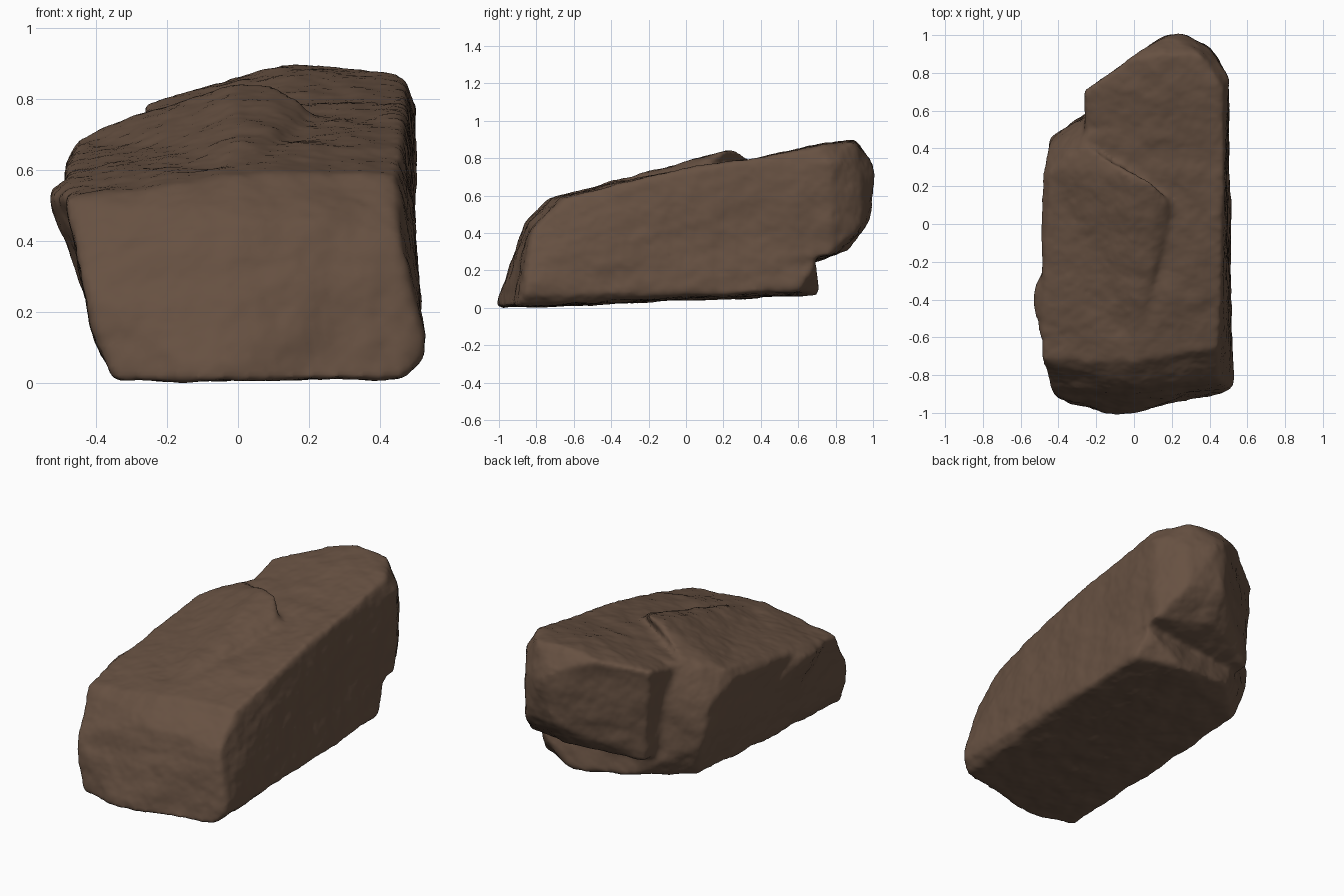
import bpy, bmesh
from mathutils import Vector, noise

cube = bpy.data.objects.get("Cube")
if cube:
    bpy.data.objects.remove(cube, do_unlink=True)

stone = bpy.data.materials.new("brown stone")
stone.use_nodes = True
colour = (0.135, 0.082, 0.054, 1)
stone.diffuse_color = colour
stone.node_tree.nodes["Principled BSDF"].inputs["Base Color"].default_value = colour
stone.node_tree.nodes["Principled BSDF"].inputs["Roughness"].default_value = 0.9


def add_chunk(bm, points):
    """Add the convex hull of a few corner points."""
    part = bmesh.new()
    for p in points:
        part.verts.new(p)
    hull = bmesh.ops.convex_hull(part, input=part.verts)
    loose = {v for v in hull["geom_interior"] if isinstance(v, bmesh.types.BMVert)}
    bmesh.ops.delete(part, geom=list(loose), context="VERTS")
    bmesh.ops.recalc_face_normals(part, faces=part.faces)
    temp = bpy.data.meshes.new("chunk")
    part.to_mesh(temp)
    part.free()
    bm.from_mesh(temp)
    bpy.data.meshes.remove(temp)


# Main body: slanted front, overhanging left flank, top rising to the rear
body = [
    (-.35, -.95, 0), (-.08, -1.02, 0), (.47, -.9, .01), (.53, -.86, .07),
    (.5, .6, .09), (.25, .71, .07), (.48, .7, .24), (-.12, .67, .12),
    (-.37, .42, .1), (-.4, -.93, .1), (-.43, -.89, .28), (-.49, -.71, .52),
    (0, -.86, .47), (0, -.73, .59), (.46, -.82, .42), (.45, -.65, .59),
    (.47, -.3, .68), (.47, 0, .75), (.47, .35, .8), (-.48, .25, .63),
    (-.44, .28, .69), (-.45, .43, .52), (-.43, .47, .3), (-.26, .56, .6),
    (-.24, .48, .76), (.1, .5, .81),
]
# Raised slab on the top, ending in a low step
slab = [
    (-.46, -.2, .5), (-.45, .28, .69), (-.25, .42, .77), (0, -.65, .6),
    (0, .25, .855), (.1, .22, .845), (.16, .12, .8), (.22, .1, .75),
    (.1, -.3, .69), (0, 0, .5),
]
# Rear block, overhanging the base
rear = [
    (-.26, .35, .7), (-.26, .71, .79), (-.23, .71, .25), (-.2, .4, .2),
    (-.02, .88, .86), (.15, .9, .905), (.12, .72, .875), (.17, 1.01, .78),
    (.26, 1.01, .72), (.18, .99, .48), (.15, .88, .31), (.36, .9, .885),
    (.4, .94, .7), (.4, .94, .44), (.47, .72, .865), (.51, .78, .78),
    (.49, .77, .28), (.48, .3, .79), (.48, .15, .76), (.49, .3, .2), (.1, .3, .77),
]
# Lump on the left edge near the front
lump = [
    (-.535, -.42, .53), (-.51, -.33, .56), (-.5, -.6, .52), (-.41, -.4, .2),
    (-.3, -.3, .55), (-.3, -.65, .5), (-.46, -.15, .4),
]
bm = bmesh.new()
for chunk in (body, slab, rear, lump):
    add_chunk(bm, chunk)
mesh = bpy.data.meshes.new("rock")
bm.to_mesh(mesh)
bm.free()
rock = bpy.data.objects.new("rock", mesh)
bpy.context.collection.objects.link(rock)

# Fuse the chunks and wear down their edges
fuse = rock.modifiers.new("fuse", "REMESH")
fuse.mode = "VOXEL"
fuse.voxel_size = 0.014
wear = rock.modifiers.new("wear", "SMOOTH")
wear.factor = 0.5
wear.iterations = 14
bpy.context.view_layer.update()
graph = bpy.context.evaluated_depsgraph_get()
rock.data = bpy.data.meshes.new_from_object(rock.evaluated_get(graph))
rock.modifiers.clear()

# Weather the surface: broad dents, small chips and tilted bedding layers
bm = bmesh.new()
bm.from_mesh(rock.data)
bm.normal_update()
moves = []
for v in bm.verts:
    p, n = v.co, v.normal
    dents = noise.noise(p * 4) * 0.008 + noise.noise(p * 9) * 0.008
    chips = noise.fractal(p * 20, 0.8, 2, 3) * 0.003
    bed = Vector((p.x * 1.5, p.y * 1.5, (p.z - 0.25 * p.y) * 14))
    layers = noise.noise(bed) * 0.004 * (1 - abs(n.z))
    moves.append(n * (dents + chips + layers))
for v, move in zip(bm.verts, moves):
    v.co += move

# Rest the rock on the ground, centred
low = [min(v.co[i] for v in bm.verts) for i in range(3)]
high = [max(v.co[i] for v in bm.verts) for i in range(3)]
shift = Vector((-(low[0] + high[0]) / 2, -(low[1] + high[1]) / 2, -low[2]))
bmesh.ops.translate(bm, vec=shift, verts=bm.verts)
for f in bm.faces:
    f.smooth = True
bm.to_mesh(rock.data)
bm.free()
rock.data.materials.clear()
rock.data.materials.append(stone)
